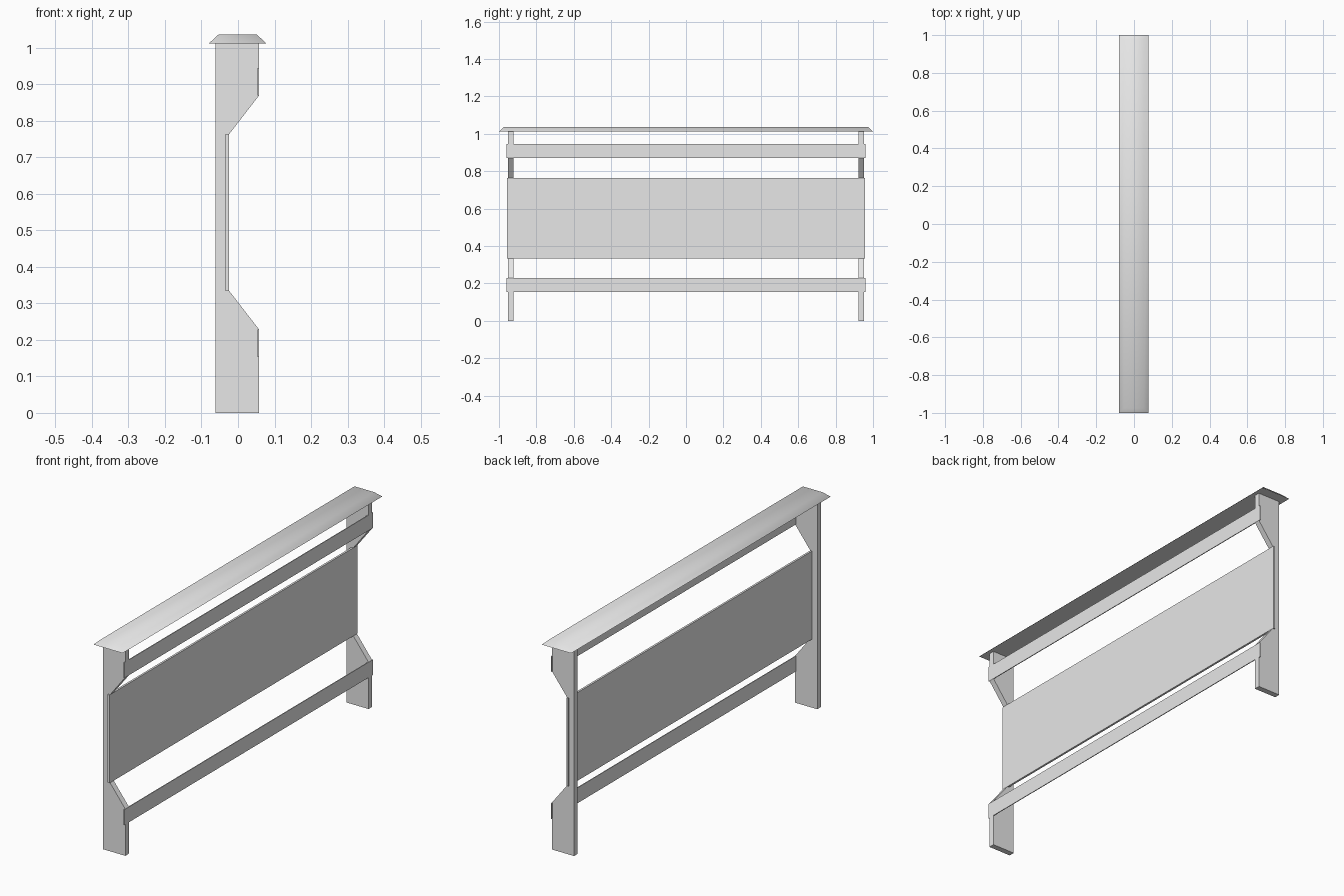
import bpy, bmesh

old = bpy.data.objects.get("Cube")
if old:
    bpy.data.objects.remove(old, do_unlink=True)

# Single light grey material
grey = bpy.data.materials.new("light_grey")
grey.use_nodes = True
grey.diffuse_color = (0.8, 0.8, 0.8, 1)
grey.node_tree.nodes["Principled BSDF"].inputs["Base Color"].default_value = (0.8, 0.8, 0.8, 1)


def finish(name, bm):
    bmesh.ops.recalc_face_normals(bm, faces=bm.faces)
    mesh = bpy.data.meshes.new(name)
    bm.to_mesh(mesh)
    bm.free()
    mesh.materials.append(grey)
    obj = bpy.data.objects.new(name, mesh)
    bpy.context.collection.objects.link(obj)
    return obj


def box(name, x0, x1, half_y, z0, z1):
    bm = bmesh.new()
    bmesh.ops.create_cube(bm, size=1)
    for v in bm.verts:
        v.co.x = x1 if v.co.x > 0 else x0
        v.co.y = half_y if v.co.y > 0 else -half_y
        v.co.z = z1 if v.co.z > 0 else z0
    return finish(name, bm)


BACK, FACE, NOTCH = -0.062, 0.058, -0.024
TOP = 1.012

# Notched end posts, extruded from a side profile
profile = [(BACK, 0), (FACE, 0), (FACE, 0.228), (NOTCH, 0.334),
           (NOTCH, 0.764), (FACE, 0.87), (FACE, TOP), (BACK, TOP)]
for name, y in (("front_post", -0.951), ("back_post", 0.923)):
    bm = bmesh.new()
    face = bm.faces.new([bm.verts.new((x, y, z)) for x, z in profile])
    new = bmesh.ops.extrude_face_region(bm, geom=[face])["geom"]
    for v in new:
        if isinstance(v, bmesh.types.BMVert):
            v.co.y += 0.028
    finish(name, bm)

# Recessed centre panel and the two thin rails
box("centre_panel", NOTCH - 0.01, NOTCH, 0.956, 0.334, 0.764)
box("lower_rail", FACE - 0.004, FACE, 0.959, 0.153, 0.228)
box("upper_rail", FACE - 0.004, FACE, 0.959, 0.87, 0.945)

# Coping with sloping sides, softly shaded above a crisp underside
cap = box("top_cap", -0.08, 0.078, 1.0, TOP, 1.036)
bm = bmesh.new()
bm.from_mesh(cap.data)
for v in bm.verts:
    if v.co.z > 1.02:
        v.co.x += 0.026 if v.co.x < 0 else -0.026
        v.co.y *= 0.975
for f in bm.faces:
    f.smooth = f.normal.z > -0.5
for e in bm.edges:
    if all(v.co.z < 1.02 for v in e.verts):
        e.smooth = False
bm.to_mesh(cap.data)
bm.free()
